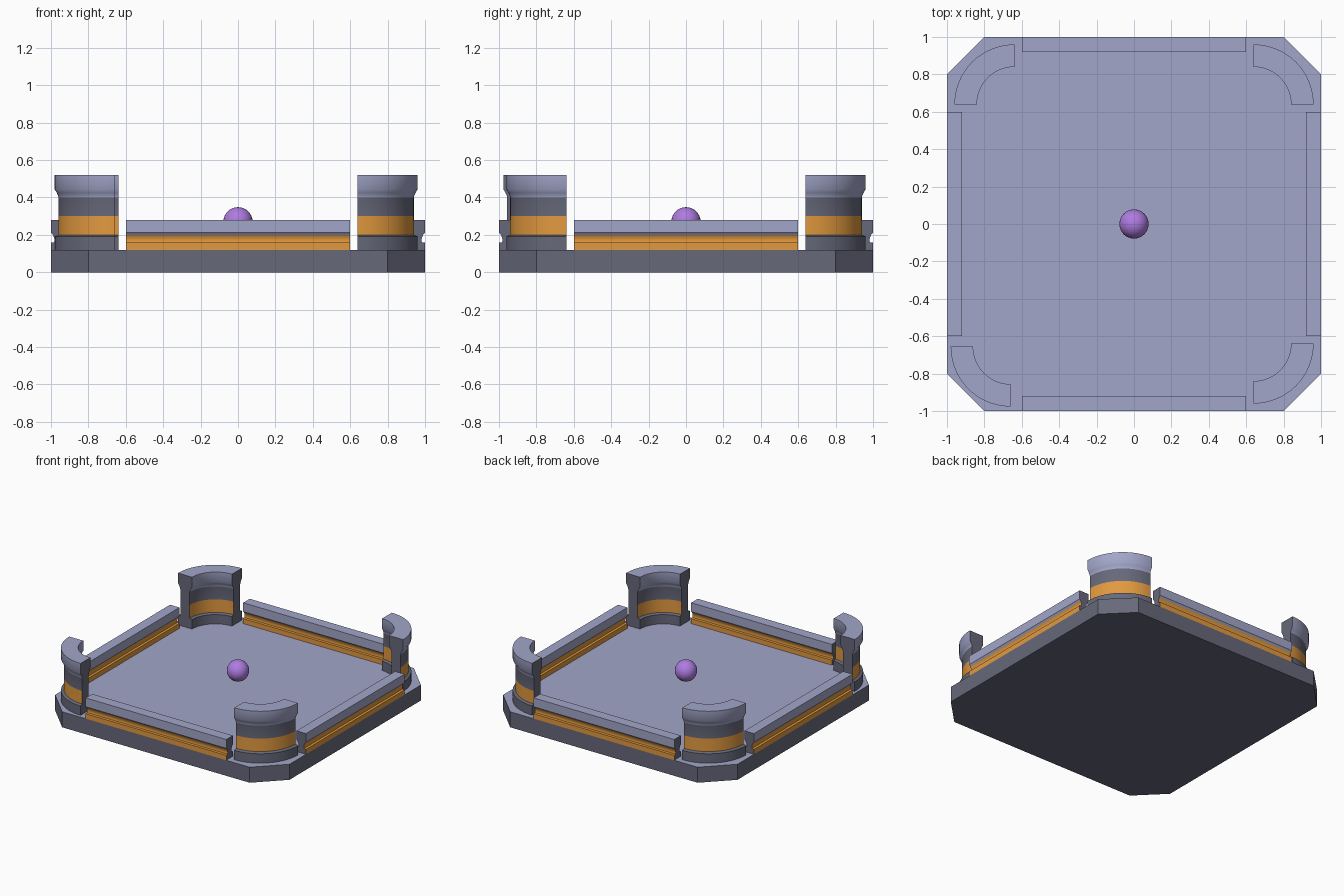
import bpy, bmesh, math
from mathutils import Vector

if "Cube" in bpy.data.objects:
    bpy.data.objects.remove(bpy.data.objects["Cube"])


def material(name, rgb):
    m = bpy.data.materials.new(name)
    m.diffuse_color = (*rgb, 1.0)
    m.use_nodes = True
    m.node_tree.nodes["Principled BSDF"].inputs["Base Color"].default_value = m.diffuse_color
    return m


LIGHT = material("light blue grey", (0.36, 0.38, 0.58))
DARK = material("dark slate", (0.135, 0.14, 0.195))
ORANGE = material("orange", (0.76, 0.32, 0.05))
PURPLE = material("purple", (0.42, 0.20, 0.74))


def finish(bm, name, mats, rule, smooth=True):
    bmesh.ops.recalc_face_normals(bm, faces=bm.faces)
    for f in bm.faces:
        f.material_index = rule(f)
    me = bpy.data.meshes.new(name)
    bm.to_mesh(me)
    bm.free()
    for m in mats:
        me.materials.append(m)
    ob = bpy.data.objects.new(name, me)
    bpy.context.collection.objects.link(ob)
    if smooth:
        bpy.ops.object.select_all(action='DESELECT')
        ob.select_set(True)
        bpy.context.view_layer.objects.active = ob
        bpy.ops.object.shade_smooth_by_angle(angle=math.radians(35))
    return ob


def sweep(name, half, stations, rule):
    """Sweep a symmetric cross-section; stations place (offset, z) in space.
    The two end caps are dark, the sides follow the height rule."""
    section = half + [(-o, z) for o, z in reversed(half)]
    bm = bmesh.new()
    rings = [[bm.verts.new(place(o, z)) for o, z in section] for place in stations]
    n = len(section)
    for a, b in zip(rings, rings[1:]):
        for i in range(n):
            j = (i + 1) % n
            bm.faces.new((a[i], a[j], b[j], b[i]))
    caps = [bm.faces.new(rings[0]), bm.faces.new(rings[-1])]
    return finish(bm, name, [LIGHT, DARK, ORANGE],
                  lambda f: 1 if f in caps else rule(f.calc_center_median().z))


# Base plate: square with cut corners, light top, dark sides and underside
bm = bmesh.new()
outline = [(1, -.8), (1, .8), (.8, 1), (-.8, 1), (-1, .8), (-1, -.8), (-.8, -1), (.8, -1)]
bottom = bm.faces.new([bm.verts.new((x, y, 0)) for x, y in outline])
ext = bmesh.ops.extrude_face_region(bm, geom=[bottom], use_keep_orig=True)
bmesh.ops.translate(bm, vec=(0, 0, .12),
                    verts=[v for v in ext["geom"] if isinstance(v, bmesh.types.BMVert)])
finish(bm, "base_plate", [LIGHT, DARK], lambda f: 0 if f.normal.z > .5 else 1, smooth=False)

# Side rails: grooved bars along each edge, orange below and light on top
rail_half = [(.04, .12), (.04, .158), (.023, .16), (.021, .172), (.023, .184),
             (.029, .2), (.04, .212), (.04, .28)]


def rail_station(t, angle):
    def place(o, z):
        x, y = t, -(.96 + o)
        c, s = math.cos(angle), math.sin(angle)
        return Vector((x * c - y * s, x * s + y * c, z))
    return place


for k, side in enumerate(("front", "right", "back", "left")):
    sweep(side + "_rail", rail_half,
          [rail_station(t, k * math.pi / 2) for t in (-.6, .6)],
          lambda z: 2 if z < .2 else 0)

# Corner pillars: quarter rings with foot, orange band, dark neck, flared cap
pillar_half = [(.06, .12), (.06, .192), (.04, .2), (.04, .3), (.04, .4),
               (.043, .412), (.049, .425), (.06, .443), (.06, .52)]


def pillar_station(cx, cy, angle):
    c, s = math.cos(angle), math.sin(angle)
    return lambda o, z: Vector((cx + (.26 + o) * c, cy + (.26 + o) * s, z))


def pillar_rule(z):
    return 0 if z > .4 else 2 if .2 < z < .3 else 1


SEG = 20
corners = [("back_right", .64, .64), ("back_left", -.64, .64),
           ("front_left", -.66, -.656), ("front_right", .64, -.64)]
for k, (name, cx, cy) in enumerate(corners):
    sweep(name + "_pillar", pillar_half,
          [pillar_station(cx, cy, (k + i / SEG) * math.pi / 2) for i in range(SEG + 1)],
          pillar_rule)

# Floating orb in the middle
bm = bmesh.new()
bmesh.ops.create_uvsphere(bm, u_segments=32, v_segments=16, radius=.078)
bmesh.ops.translate(bm, vec=(0, 0, .27), verts=bm.verts)
finish(bm, "orb", [PURPLE], lambda f: 0)
